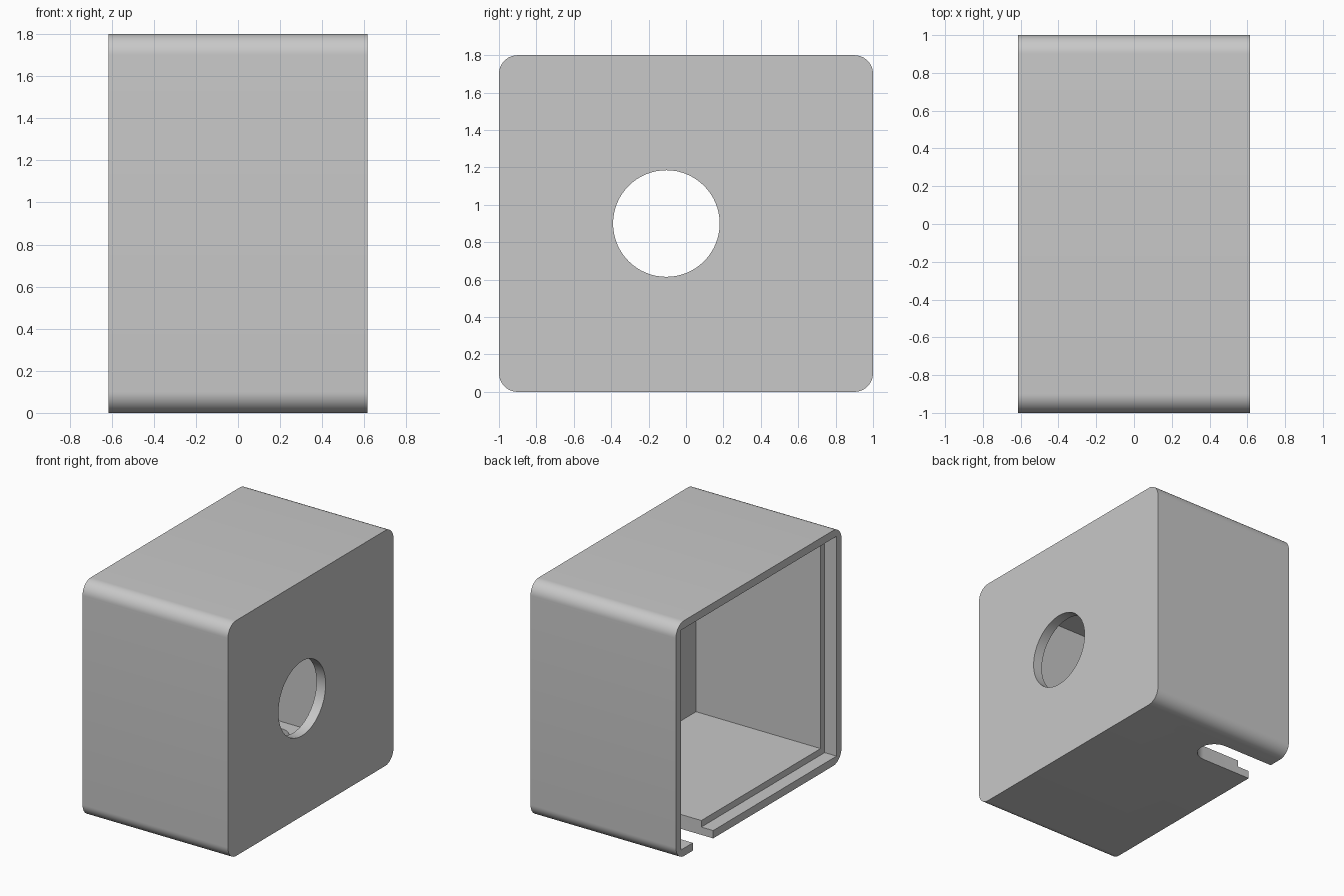
import bpy, bmesh, math

cube = bpy.data.objects.get("Cube")
if cube:
    bpy.data.objects.remove(cube, do_unlink=True)

W, D, H = 1.23, 2.0, 1.8          # outer size
RADIUS = 0.1                      # rounding of the four long edges
WALL, END_WALL = 0.11, 0.077      # side walls and the drilled end wall
RIM, REBATE = 0.06, 0.10          # thin rim around the open end

grey = bpy.data.materials.new("light_grey")
grey.use_nodes = True
grey.diffuse_color = (0.58, 0.58, 0.58, 1)
grey.node_tree.nodes["Principled BSDF"].inputs["Base Color"].default_value = (0.58, 0.58, 0.58, 1)


def prism(name, points, offset):
    """Closed prism: a planar outline pushed along an offset."""
    bm = bmesh.new()
    face = bm.faces.new([bm.verts.new(p) for p in points])
    out = bmesh.ops.extrude_face_region(bm, geom=[face])
    moved = [v for v in out["geom"] if isinstance(v, bmesh.types.BMVert)]
    bmesh.ops.translate(bm, verts=moved, vec=offset)
    bmesh.ops.recalc_face_normals(bm, faces=bm.faces)
    mesh = bpy.data.meshes.new(name)
    bm.to_mesh(mesh)
    bm.free()
    mesh.materials.append(grey)
    obj = bpy.data.objects.new(name, mesh)
    bpy.context.collection.objects.link(obj)
    return obj


def arc(cx, cy, r, start, end, steps):
    angles = [math.radians(start + (end - start) * i / steps) for i in range(steps + 1)]
    return [(cx + r * math.cos(a), cy + r * math.sin(a)) for a in angles]


def block(name, inset, x0, x1):
    y, z0, z1 = D / 2 - inset, inset, H - inset
    outline = [(x0, -y, z0), (x0, y, z0), (x0, y, z1), (x0, -y, z1)]
    return prism(name, outline, (x1 - x0, 0, 0))


# Housing with rounded long edges
outline = []
corners = [(1, 1), (-1, 1), (-1, -1), (1, -1)]
for i, (sy, sz) in enumerate(corners):
    outline += arc(sy * (D / 2 - RADIUS), H / 2 + sz * (H / 2 - RADIUS),
                   RADIUS, 90 * i, 90 * i + 90, 12)
housing = prism("housing", [(-W / 2, y, z) for y, z in outline], (W, 0, 0))

# Cavity and stepped recess at the open end
cavity = block("cavity_cutter", WALL, -W / 2 - 0.1, W / 2 - END_WALL)
recess = block("recess_cutter", RIM, -W / 2 - 0.1, -W / 2 + REBATE)

# Round opening through the end wall
circle = arc(-0.105, H / 2, 0.285, 0, 360, 64)[:-1]
opening = prism("opening_cutter", [(W / 2 - 0.3, y, z) for y, z in circle], (0.5, 0, 0))

# Round-ended cable slot in the floor
slot_y, slot_r = 0.673, 0.123
slot_shape = [(-W / 2 - 0.1, slot_y - slot_r)]
slot_shape += arc(-0.19, slot_y, slot_r, -90, 90, 24)
slot_shape += [(-W / 2 - 0.1, slot_y + slot_r)]
slot = prism("slot_cutter", [(x, y, -0.1) for x, y in slot_shape], (0, 0, 0.4))

# Cut everything out of the housing
bpy.ops.object.select_all(action="DESELECT")
housing.select_set(True)
bpy.context.view_layer.objects.active = housing
for cutter in (cavity, recess, opening, slot):
    cutter.hide_render = True
    mod = housing.modifiers.new(cutter.name, "BOOLEAN")
    mod.operation = "DIFFERENCE"
    mod.solver = "EXACT"
    mod.object = cutter
    bpy.ops.object.modifier_apply(modifier=mod.name)
    bpy.data.objects.remove(cutter, do_unlink=True)

bpy.ops.object.shade_smooth_by_angle(angle=math.radians(30))
